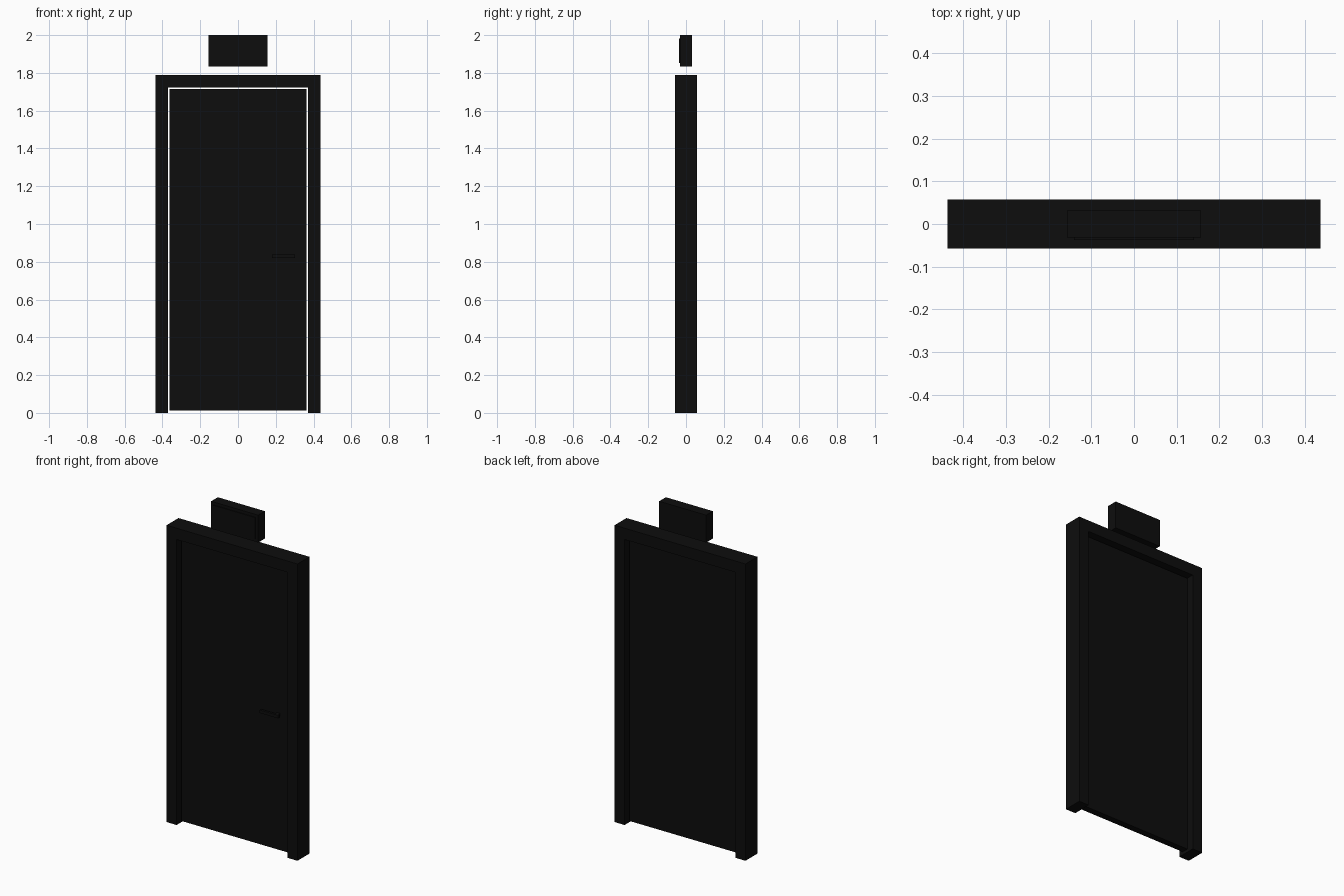
import bpy, bmesh

if "Cube" in bpy.data.objects:
    bpy.data.objects.remove(bpy.data.objects["Cube"])

black = bpy.data.materials.new("black")
black.diffuse_color = (0.004, 0.004, 0.004, 1)
black.use_nodes = True
black.node_tree.nodes["Principled BSDF"].inputs["Base Color"].default_value = black.diffuse_color


def finish(name, bm):
    bmesh.ops.recalc_face_normals(bm, faces=bm.faces)
    mesh = bpy.data.meshes.new(name)
    bm.to_mesh(mesh)
    bm.free()
    mesh.materials.append(black)
    obj = bpy.data.objects.new(name, mesh)
    bpy.context.collection.objects.link(obj)
    return obj


def extrude_profile(name, points, y0, y1):
    """Extrude an x-z outline from y0 to y1."""
    bm = bmesh.new()
    face = bm.faces.new([bm.verts.new((x, y0, z)) for x, z in points])
    moved = bmesh.ops.extrude_face_region(bm, geom=[face])["geom"]
    verts = [g for g in moved if isinstance(g, bmesh.types.BMVert)]
    bmesh.ops.translate(bm, verts=verts, vec=(0, y1 - y0, 0))
    return finish(name, bm)


def box(name, x0, x1, y0, y1, z0, z1):
    return extrude_profile(name, [(x0, z0), (x1, z0), (x1, z1), (x0, z1)], y0, y1)


# Door frame: two jambs and a head in one U-shaped outline
W, w, H, h = 0.437, 0.37, 1.79, 1.722
extrude_profile("door_frame", [(-W, 0), (-w, 0), (-w, h), (w, h),
                               (w, 0), (W, 0), (W, H), (-W, H)], -0.057, 0.057)

# Door leaf, set back in the frame with a narrow gap around it
box("door_leaf", -0.363, 0.363, -0.02, 0.02, 0.012, 1.715)

# Lever handle on the front
box("handle_post", 0.275, 0.295, -0.04, -0.02, 0.82, 0.838)
box("handle_lever", 0.18, 0.303, -0.05, -0.036, 0.82, 0.838)

# Sign box above the door with a thin raised front panel
box("sign_box", -0.157, 0.157, -0.032, 0.032, 1.835, 2.0)
box("sign_panel", -0.14, 0.14, -0.038, -0.032, 1.852, 1.983)
